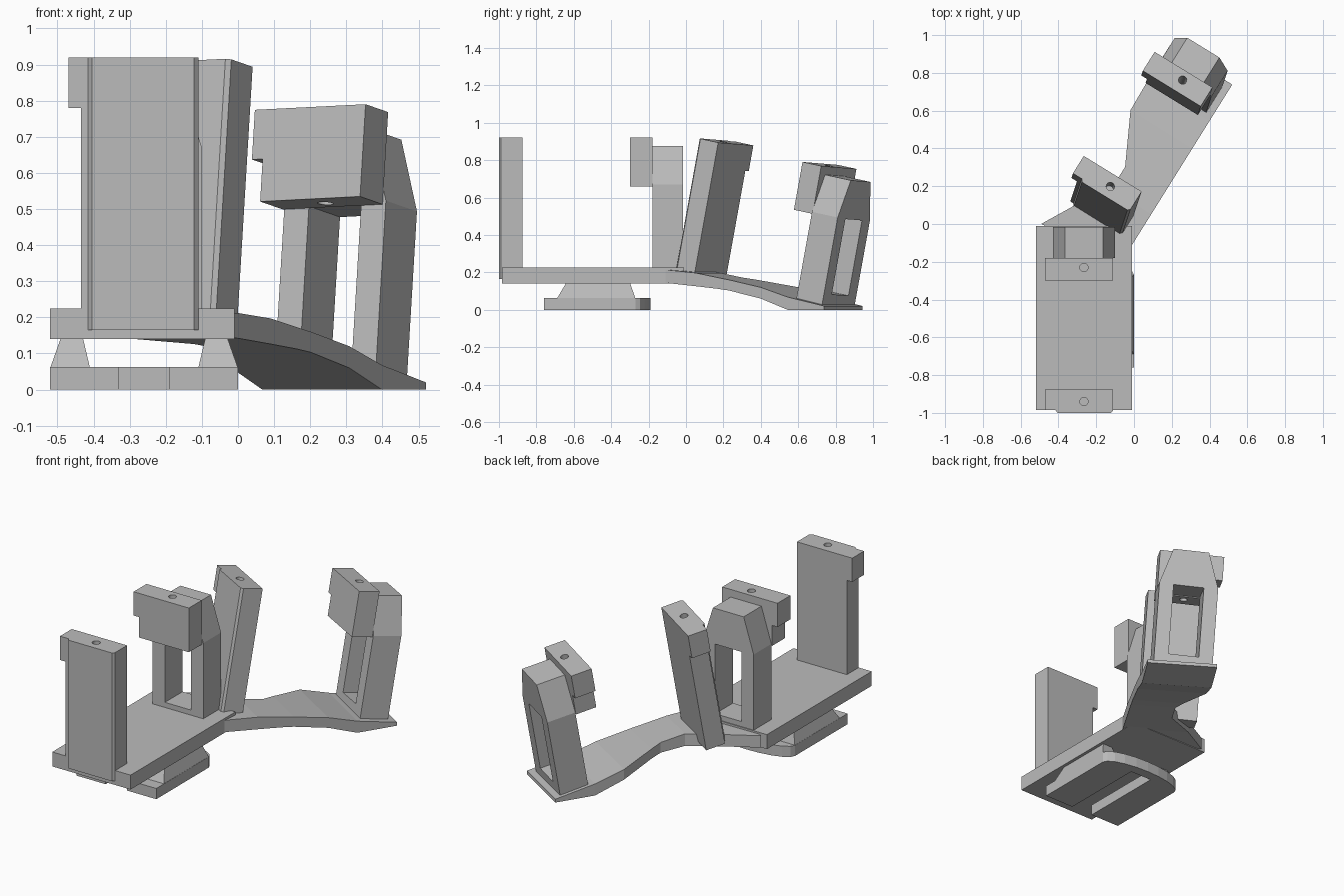
import bpy, bmesh, math
from mathutils import Matrix, Vector

cube = bpy.data.objects.get("Cube")
if cube:
    bpy.data.objects.remove(cube)

grey = bpy.data.materials.new("plain grey")
grey.use_nodes = True
COLOUR = (0.5, 0.5, 0.5, 1)
grey.diffuse_color = COLOUR
grey.node_tree.nodes["Principled BSDF"].inputs["Base Color"].default_value = COLOUR


def loft(name, rings, frame=Matrix()):
    """Closed solid skinned through rings of equal point count."""
    bm = bmesh.new()
    loops = [[bm.verts.new(p) for p in ring] for ring in rings]
    n = len(loops[0])
    for a, b in zip(loops, loops[1:]):
        for i in range(n):
            j = (i + 1) % n
            bm.faces.new((a[i], a[j], b[j], b[i]))
    bm.faces.new(loops[0])
    bm.faces.new(loops[-1])
    bmesh.ops.recalc_face_normals(bm, faces=bm.faces)
    mesh = bpy.data.meshes.new(name)
    bm.to_mesh(mesh)
    bm.free()
    mesh.materials.append(grey)
    obj = bpy.data.objects.new(name, mesh)
    obj.matrix_world = frame
    bpy.context.collection.objects.link(obj)
    return obj


def upright(name, plan, z0, z1, frame=Matrix()):
    """Plan outline extruded in z."""
    return loft(name, [[(x, y, z) for x, y in plan] for z in (z0, z1)], frame)


def elevation(name, outline, y0, y1, frame=Matrix()):
    """Front outline extruded in y."""
    return loft(name, [[(x, y, z) for x, z in outline] for y in (y0, y1)], frame)


def rect(x0, x1, y0, y1):
    return [(x0, y0), (x1, y0), (x1, y1), (x0, y1)]


def cut(obj, cutter):
    """Subtract the cutter and discard it."""
    mod = obj.modifiers.new("cut", "BOOLEAN")
    mod.object = cutter
    mod.operation = "DIFFERENCE"
    mod.solver = "EXACT"
    bpy.context.view_layer.update()
    done = obj.evaluated_get(bpy.context.evaluated_depsgraph_get())
    mesh = bpy.data.meshes.new_from_object(done)
    obj.modifiers.clear()
    obj.data = mesh
    bpy.data.objects.remove(cutter)


def drill(obj, x, y, depth, frame):
    circle = [(x + 0.022 * math.cos(a), y + 0.022 * math.sin(a))
              for a in (math.tau * i / 20 for i in range(20))]
    cut(obj, upright("drill", circle, -depth, 0.05, frame))


def make_post(prefix, frame, height):
    """Tall post with a side lug; origin at the top centre."""
    plan = [(-0.145, 0.06), (-0.145, -0.05), (-0.125, -0.05), (-0.115, -0.065),
            (0.168, -0.065), (0.18, -0.053), (0.18, 0.06)]
    post = upright(prefix + "_post", plan, -height, 0, frame)
    drill(post, 0.025, -0.005, 0.1, frame)
    upright(prefix + "_post_lug", rect(-0.18, -0.145, -0.05, 0.06), -0.14, 0, frame)


def make_gantry(prefix, frame):
    """Windowed arch carrying a stepped head block; origin at the block top centre."""
    stepped = [(-0.18, 0), (-0.18, -0.14), (-0.145, -0.14), (-0.145, -0.26),
               (0.18, -0.26), (0.18, 0)]
    block = elevation(prefix + "_head_block", stepped, -0.0575, 0.0625, frame)
    drill(block, 0.025, 0.012, 0.4, frame)
    top, shoulder, foot = -0.045, -0.25, -0.725
    outline = [(-0.14, foot), (0.19, foot), (0.19, shoulder), (0.125, top),
               (-0.075, top), (-0.14, shoulder)]
    arch = elevation(prefix + "_arch", outline, 0.0625, 0.2275, frame)
    window = elevation("window", rect(-0.06, 0.11, -0.665, -0.255), 0, 0.3, frame)
    cut(arch, window)


# Base plate
upright("base_plate", rect(-0.52, -0.01, -0.985, -0.01), 0.14, 0.225)

# Curved arm, swept from the base plate down to the ground
along, across = Vector((0.53, 0.848, 0)), Vector((0.848, -0.53, 0))
start = Vector((-0.01, -0.11, 0))
# distance along, left edge, top, bottom
stations = [(-0.16, -0.466, 0.215, 0.145), (0.02, -0.366, 0.212, 0.142),
            (0.19, -0.25, 0.197, 0.126), (0.33, -0.25, 0.172, 0.112),
            (0.40, -0.285, 0.16, 0.103), (0.6, -0.385, 0.12, 0.06),
            (0.77, -0.39, 0.068, 0), (1.0, -0.39, 0.02, 0)]
rings = []
for s, left, top, bottom in stations:
    rings.append([start + along * s + across * w + Vector((0, 0, z))
                  for w, z in ((0, bottom), (0, top), (left, top), (left, bottom))])
loft("curved_arm", rings)

# Leaning axes of the rear set
up = Vector((0.06, 0.18, 1)).normalized()
side = (across - up * across.dot(up)).normalized()
lean = Matrix((side, up.cross(side), up)).transposed().to_4x4()

# Front and rear posts and gantries
make_post("front", Matrix.Translation((-0.29, -0.935, 0.92)), 0.755)
make_gantry("front", Matrix.Translation((-0.29, -0.2425, 0.92)))
make_post("rear", Matrix.Translation((-0.144, 0.216, 0.897)) @ lean, 0.74)
make_gantry("rear", Matrix.Translation((0.23, 0.765, 0.772)) @ lean)

# Slotted clip under the base plate, with a rounded back
back = [(-0.26 + 0.26 * math.cos(a), -0.27 + 0.08 * math.sin(a))
        for a in (math.pi * i / 10 for i in range(11))]
clip = [(-0.52, -0.76), (-0.33, -0.76), (-0.33, -0.25), (-0.19, -0.25),
        (-0.19, -0.76), (0, -0.76)] + back
upright("clip_plate", clip, 0, 0.063)

# Tapered legs joining the clip to the base plate
for name, sign in (("left_clip_leg", 1), ("right_clip_leg", -1)):
    low = [(-0.26 + sign * x, y, 0.06) for x, y in rect(0.15, 0.26, -0.69, -0.27)]
    high = [(-0.26 + sign * x, y, 0.145) for x, y in rect(0.17, 0.23, -0.64, -0.3)]
    loft(name, [low, high])
